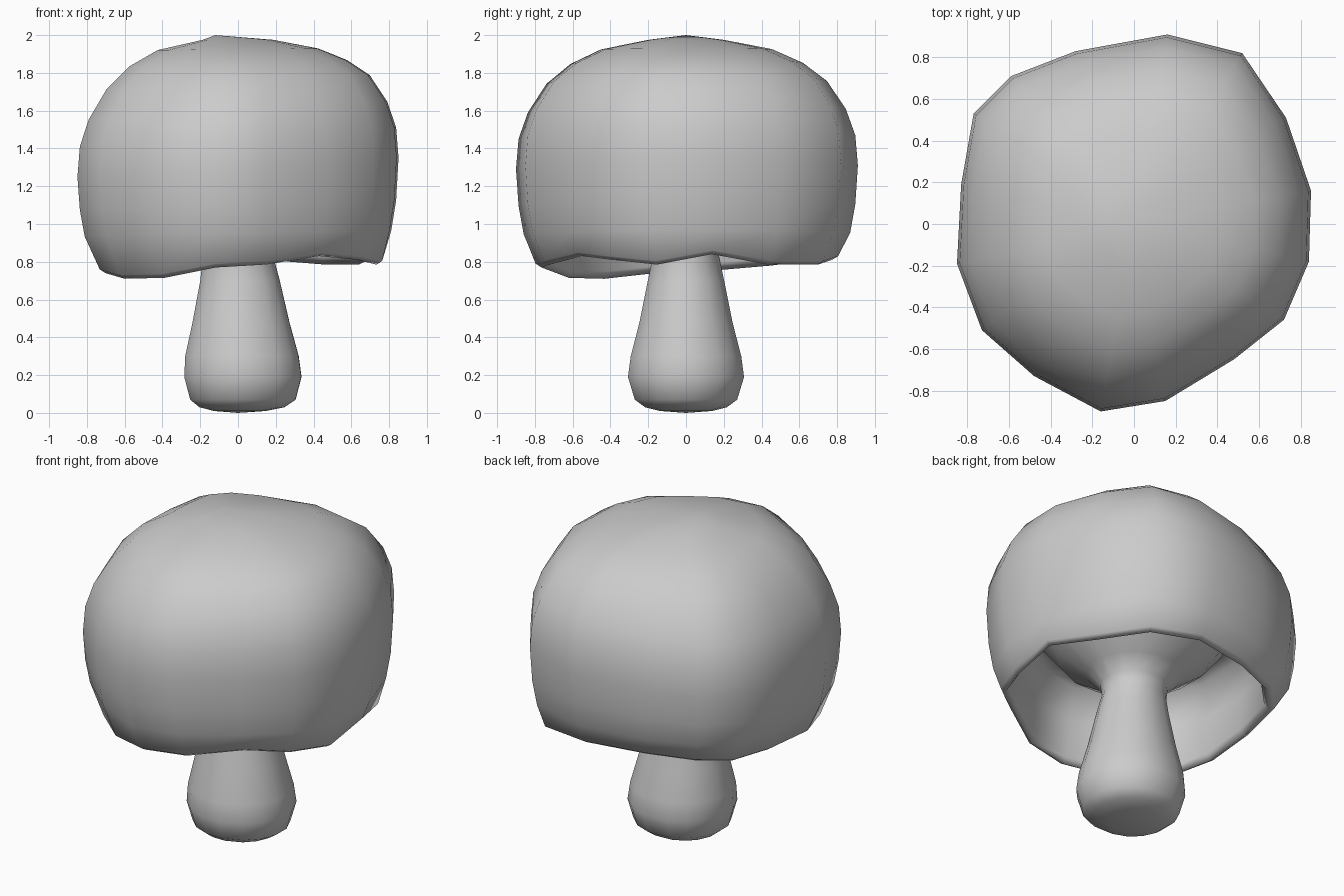
import bpy, bmesh, math

if "Cube" in bpy.data.objects:
    bpy.data.objects.remove(bpy.data.objects["Cube"])

# Irregular cap outline (x, y, rim height), counter-clockwise
OUTLINE = [
    (.85, .16, .84), (.73, .51, .785), (.52, .82, .785), (.16, .91, .81),
    (-.28, .83, .81), (-.59, .71, .80), (-.77, .53, .78), (-.83, .19, .755),
    (-.85, -.19, .74), (-.73, -.51, .71), (-.48, -.73, .715), (-.16, -.90, .77),
    (.15, -.85, .785), (.48, -.65, .83), (.72, -.46, .81), (.84, -.18, .785)]
ANGLES = [math.atan2(y, x) for x, y, _ in OUTLINE]


def loft(name, rings, start=None, end=None):
    """Skin a stack of equal-sized rings, closing ends with optional poles."""
    bm = bmesh.new()
    loops = [[bm.verts.new(p) for p in ring] for ring in rings]
    n = len(loops[0])
    for a, b in zip(loops, loops[1:]):
        for i in range(n):
            j = (i + 1) % n
            bm.faces.new((a[i], a[j], b[j], b[i]))
    for pole, loop in ((start, loops[0]), (end, loops[-1])):
        if pole:
            v = bm.verts.new(pole)
            for i in range(n):
                bm.faces.new((v, loop[i], loop[(i + 1) % n]))
    bmesh.ops.recalc_face_normals(bm, faces=bm.faces)
    mesh = bpy.data.meshes.new(name)
    bm.to_mesh(mesh)
    bm.free()
    mesh.shade_smooth()
    obj = bpy.data.objects.new(name, mesh)
    bpy.context.collection.objects.link(obj)
    return obj


def cap_ring(scale, z, tilt):
    return [(x * scale, y * scale, z + tilt * x * scale) for x, y, _ in OUTLINE]


def rim_ring(scale, lift):
    return [(x * scale + .02, y * scale, z + lift) for x, y, z in OUTLINE]


def circle(rx, ry, z, cx=0):
    return [(cx + rx * math.cos(a), ry * math.sin(a), z) for a in ANGLES]


# Cap: inner wall, rim, outer dome
cap = [circle(.56, .56, 1.24)]
cap += [cap_ring(.76, 1.25, .03), cap_ring(.82, 1.05, .03)]
cap += [rim_ring(.82, .04), rim_ring(.85, 0), rim_ring(.885, .02)]
for scale, z, tilt in [(.955, .95, .02), (.985, 1.1, .03), (1, 1.3, .06),
                       (.985, 1.46, .06), (.93, 1.6, .06), (.82, 1.75, .055),
                       (.68, 1.85, .03), (.5, 1.925, .01), (.22, 1.975, 0)]:
    cap.append(cap_ring(scale, z, tilt))
loft("mushroom_cap", cap, end=(-.12, 0, 2.0))

# Stem: bulbous foot, taper, flare into the underside of the cap
stem = [circle(rx, ry, z, cx) for rx, ry, z, cx in [
    (.14, .14, .01, .01), (.23, .22, .03, .02), (.285, .275, .07, .025),
    (.317, .312, .19, .025), (.307, .297, .3, .02), (.262, .25, .48, .015),
    (.215, .205, .7, .01), (.19, .178, .83, 0), (.20, .19, .90, 0),
    (.28, .27, .98, 0), (.44, .44, 1.09, 0), (.56, .56, 1.24, 0)]]
loft("mushroom_stem", stem, start=(0, 0, 0))
